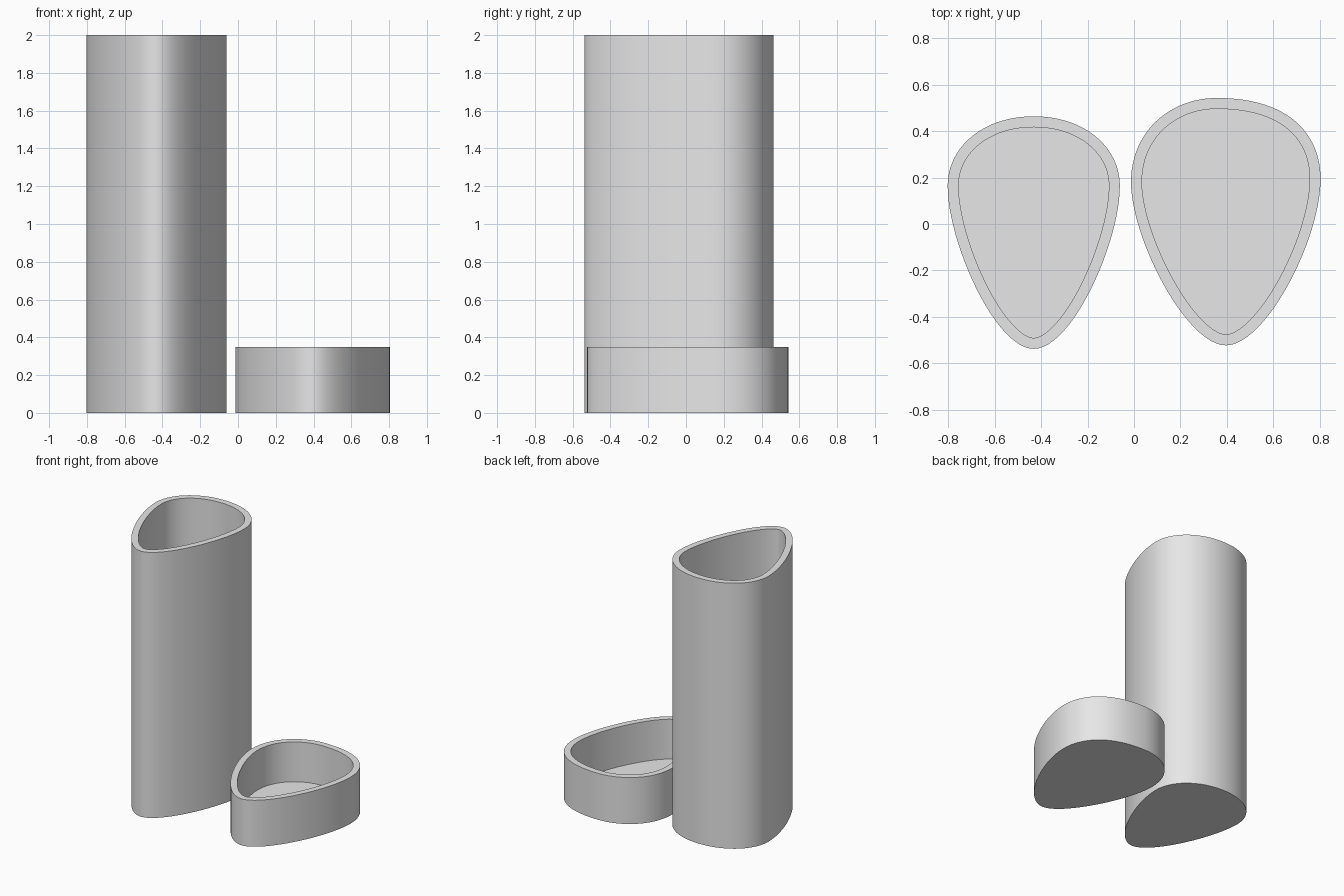
import bpy, bmesh
from mathutils import Vector
from mathutils.geometry import interpolate_bezier

if "Cube" in bpy.data.objects:
    bpy.data.objects.remove(bpy.data.objects["Cube"])

WALL, FLOOR, STEPS = 0.047, 0.05, 24

grey = bpy.data.materials.new("light_grey")
grey.diffuse_color = (0.8, 0.8, 0.8, 1)
grey.use_nodes = True
grey.node_tree.nodes["Principled BSDF"].inputs["Base Color"].default_value = grey.diffuse_color


def outline(segments):
    """Closed counter-clockwise outline from cubic curve segments."""
    pts = []
    for seg in segments:
        pts += interpolate_bezier(*[Vector((x, y, 0)) for x, y in seg], STEPS + 1)[:-1]
    return [Vector((p[0], p[1], 0)) for p in pts]


def inset(pts, d):
    """Move each outline point inwards by the wall thickness."""
    n = len(pts)
    res = []
    for i, p in enumerate(pts):
        t = (pts((i + 1) % n) if callable(pts) else pts[(i + 1) % n]) - pts[i - 1]
        t.normalize()
        res.append(p + Vector((-t.y, t.x, 0)) * d)
    return res


def cup(name, outer, height):
    """Open-topped cup with an even wall and a flat floor."""
    inner = inset(outer, WALL)
    bm = bmesh.new()
    rings = []
    for pts, z in ((outer, 0), (outer, height), (inner, height), (inner, FLOOR)):
        rings.append([bm.verts.new((p.x, p.y, z)) for p in pts])
    n = len(outer)
    for a, b in zip(rings, rings[1:]):
        for i in range(n):
            j = (i + 1) % n
            bm.faces.new((a[i], a[j], b[j], b[i]))
    bm.faces.new(rings[0][::-1])   # underside
    bm.faces.new(rings[3])         # inner floor
    mesh = bpy.data.meshes.new(name)
    bm.to_mesh(mesh)
    bm.free()
    mesh.materials.append(grey)
    ob = bpy.data.objects.new(name, mesh)
    bpy.context.collection.objects.link(ob)
    bpy.ops.object.select_all(action='DESELECT')
    ob.select_set(True)
    bpy.context.view_layer.objects.active = ob
    bpy.ops.object.shade_smooth_by_angle(angle=0.6)


# Tall cup: symmetric rounded triangle, narrow end to the front
cx = -0.432
right, left = cx + 0.371, cx - 0.371
tall = outline([
    ((cx, 0.464), (cx - 0.22, 0.464), (left, 0.33), (left, 0.165)),
    ((left, 0.165), (left, -0.08), (cx - 0.165, -0.538), (cx, -0.538)),
    ((cx, -0.538), (cx + 0.165, -0.538), (right, -0.08), (right, 0.165)),
    ((right, 0.165), (right, 0.33), (cx + 0.22, 0.464), (cx, 0.464)),
])
cup("tall_cup", tall, 2.0)

# Short cup: wider, slightly lopsided outline
short = outline([
    ((0.357, 0.543), (0.157, 0.543), (-0.013, 0.40), (-0.013, 0.18)),
    ((-0.013, 0.18), (-0.013, -0.06), (0.226, -0.523), (0.396, -0.523)),
    ((0.396, -0.523), (0.566, -0.523), (0.804, -0.07), (0.804, 0.195)),
    ((0.804, 0.195), (0.804, 0.38), (0.676, 0.543), (0.357, 0.543)),
])
cup("short_cup", short, 0.35)
